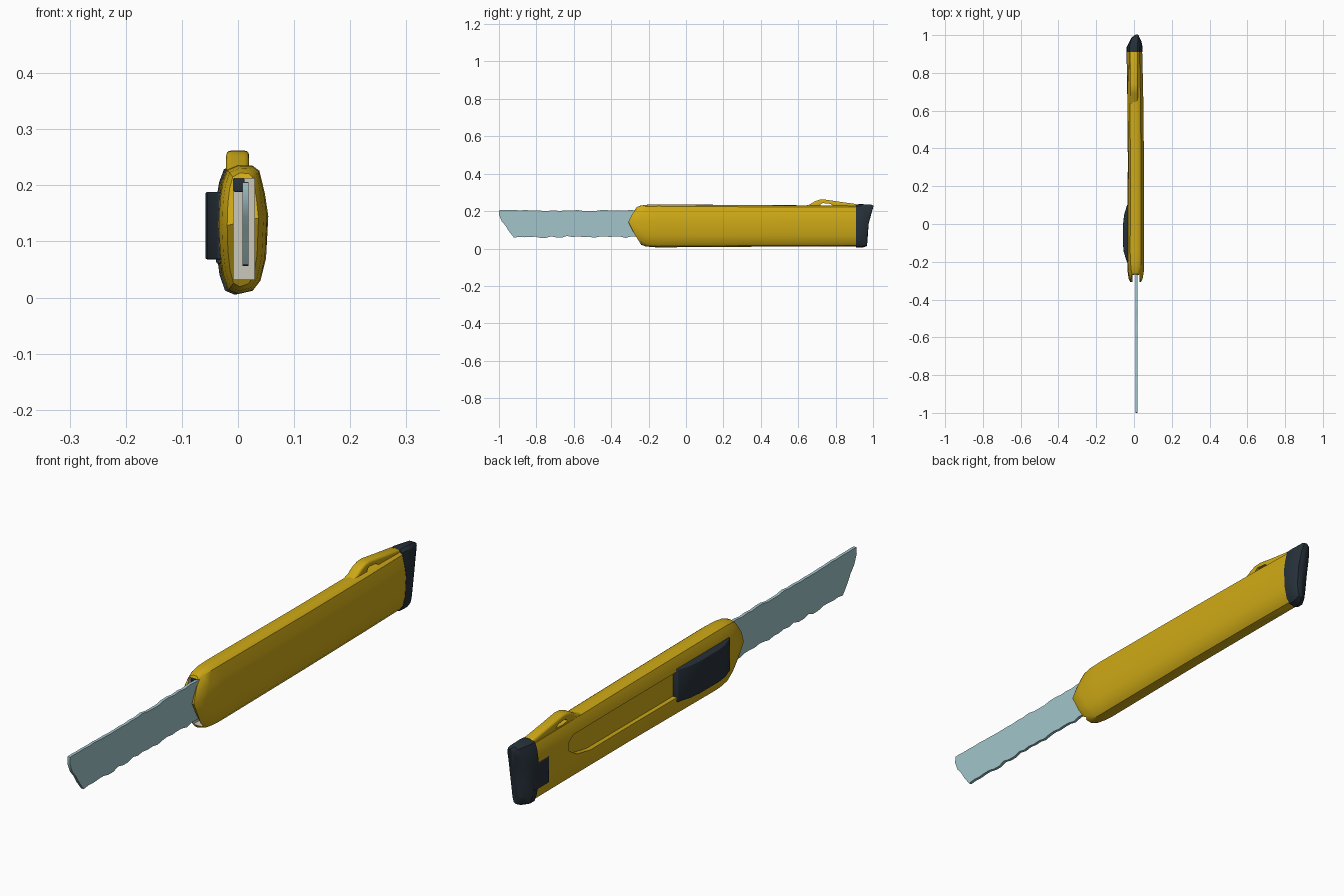
import bpy, bmesh, math, random
from mathutils import Vector

if "Cube" in bpy.data.objects:
    bpy.data.objects.remove(bpy.data.objects["Cube"])

random.seed(3)


def material(name, rgb):
    m = bpy.data.materials.new(name)
    m.diffuse_color = (*rgb, 1)
    m.use_nodes = True
    m.node_tree.nodes["Principled BSDF"].inputs["Base Color"].default_value = m.diffuse_color
    return m


YELLOW = material("yellow plastic", (0.62, 0.40, 0.008))
DARK = material("dark rubber", (0.020, 0.030, 0.042))
STEEL = material("pale steel", (0.36, 0.56, 0.60))
LINER = material("light grey liner", (0.60, 0.58, 0.50))

# Handle cross-section (x, z) and the point it is scaled about
SECTION = [(0.0, 0.236), (0.026, 0.235), (0.038, 0.226), (0.048, 0.185), (0.054, 0.145),
           (0.050, 0.07), (0.040, 0.03), (0.026, 0.012), (0.0, 0.006), (-0.018, 0.013),
           (-0.028, 0.04), (-0.034, 0.08), (-0.036, 0.13), (-0.034, 0.175),
           (-0.029, 0.205), (-0.020, 0.228)]
CX, CZ = 0.008, 0.118


def finish(name, bm, mat, angle=35):
    bmesh.ops.recalc_face_normals(bm, faces=bm.faces)
    me = bpy.data.meshes.new(name)
    bm.to_mesh(me)
    bm.free()
    me.materials.append(mat)
    ob = bpy.data.objects.new(name, me)
    bpy.context.collection.objects.link(ob)
    smooth(ob, angle)
    return ob


def activate(ob):
    bpy.ops.object.select_all(action='DESELECT')
    ob.select_set(True)
    bpy.context.view_layer.objects.active = ob


def smooth(ob, angle=35):
    activate(ob)
    bpy.ops.object.shade_smooth_by_angle(angle=math.radians(angle))


def loft(name, stations, mat):
    """stations: (y as a function of z, x scale, z scale, x shift)"""
    bm = bmesh.new()
    rings = []
    for fy, sx, sz, dx in stations:
        ring = []
        for x, z in SECTION:
            zz = CZ + (z - CZ) * sz
            ring.append(bm.verts.new((CX + (x - CX) * sx + dx, fy(zz), zz)))
        rings.append(ring)
    n = len(SECTION)
    for a, b in zip(rings, rings[1:]):
        for i in range(n):
            bm.faces.new((a[i], a[(i + 1) % n], b[(i + 1) % n], b[i]))
    for ring, st in ((rings[0], stations[0]), (rings[-1], stations[-1])):
        apex = bm.verts.new((CX + st[3], st[0](0.135), 0.135))
        for i in range(n):
            bm.faces.new((ring[i], ring[(i + 1) % n], apex))
    return finish(name, bm, mat)


def prism(name, pts, axis, lo, hi, mat, bevel=0.0):
    """Extrude a flat outline: axis x takes (y, z) points, axis z takes (y, x)."""
    bm = bmesh.new()

    def place(p, d):
        return (d, p[0], p[1]) if axis == 'x' else (p[1], p[0], d)
    face = bm.faces.new([bm.verts.new(place(p, lo)) for p in pts])
    new = bmesh.ops.extrude_face_region(bm, geom=[face])['geom']
    step = Vector(place((0, 0), hi - lo))
    bmesh.ops.translate(bm, vec=step, verts=[v for v in new if isinstance(v, bmesh.types.BMVert)])
    bmesh.ops.recalc_face_normals(bm, faces=bm.faces)
    if bevel:
        edges = [e for e in bm.edges if e.calc_face_angle(0) > 0.6]
        bmesh.ops.bevel(bm, geom=edges, offset=bevel, segments=3, profile=0.5, affect='EDGES',
                        clamp_overlap=True)
    return finish(name, bm, mat)


def box(name, x, y, z, mat, bevel=0.0):
    pts = [(y[0], z[0]), (y[1], z[0]), (y[1], z[1]), (y[0], z[1])]
    return prism(name, pts, 'x', x[0], x[1], mat, bevel)


def cut(ob, cutter):
    mod = ob.modifiers.new("cut", 'BOOLEAN')
    mod.operation, mod.solver, mod.object = 'DIFFERENCE', 'EXACT', cutter
    activate(ob)
    # keep the cut ahead of any smoothing modifier, then remove the cutter
    bpy.ops.object.modifier_move_to_index(modifier=mod.name, index=0)
    bpy.ops.object.modifier_apply(modifier=mod.name)
    bpy.data.objects.remove(cutter)


def at(y):
    return lambda z: y


def nose(d):
    return lambda z: -0.308 + d + max(0, abs(z - 0.14) - 0.01) * 0.62


# Handle with pointed nose
handle = loft("handle", [(nose(0), 0.62, 0.88, 0), (nose(0.018), 0.82, 0.95, 0),
                         (nose(0.055), 0.95, 0.99, 0), (at(-0.15), 1, 1, 0),
                         (at(0.35), 0.97, 0.97, 0), (at(0.70), 0.95, 0.955, -0.003),
                         (at(0.915), 0.90, 0.95, -0.006)], YELLOW)

# Long thumb channel in the left face
channel = [(-0.05, 0.085), (0.60, 0.085), (0.68, 0.10), (0.73, 0.13), (0.73, 0.16),
           (0.70, 0.178), (-0.05, 0.178)]
cut(handle, prism("channel_cutter", channel, 'x', -0.1, -0.017, YELLOW))

# Mouth slot, lined in light grey
MX, MZ = (-0.008, 0.029), (0.032, 0.212)
cut(handle, box("mouth_cutter", MX, (-0.4, -0.16), MZ, YELLOW))
if LINER.name not in handle.data.materials:
    handle.data.materials.append(LINER)
liner_index = handle.data.materials.find(LINER.name)
for f in handle.data.polygons:
    c = f.center
    inside = MX[0] - 1e-3 < c.x < MX[1] + 1e-3 and MZ[0] - 1e-3 < c.z < MZ[1] + 1e-3
    f.material_index = liner_index if inside and c.y < -0.15 else 0
smooth(handle)

# Dark blade carrier seen in the mouth
box("blade_carrier", (-0.008, 0.012), (-0.262, -0.15), (0.188, 0.2125), DARK, 0.003)

# Blade with slightly worn edges and slanted tip
steps = 26
lower = [(-0.92 + 0.74 * i / steps, 0.061 + random.uniform(-0.005, 0.006)) for i in range(steps + 1)]
upper = [(-0.18 - 0.80 * i / steps, 0.202 + random.uniform(-0.003, 0.004)) for i in range(steps + 1)]
tip = [(-0.998, 0.205), (-1.0, 0.18), (-0.985, 0.145), (-0.965, 0.122), (-0.945, 0.09)]
prism("blade", lower + upper + tip, 'x', 0.008, 0.019, STEEL)

# Thumb slider
slider = [(-0.205, -0.022), (-0.205, -0.036), (-0.15, -0.054), (-0.11, -0.058), (0.0, -0.058),
          (0.05, -0.052), (0.10, -0.037), (0.10, -0.014)]
prism("thumb_slider", slider, 'z', 0.068, 0.188, DARK, 0.003)

# Hanging loop hump on top of the rear
hump_pts = [(0.62, 0.205), (0.625, 0.224), (0.66, 0.235), (0.69, 0.253), (0.715, 0.261),
            (0.74, 0.262), (0.82, 0.250), (0.915, 0.237), (0.915, 0.205)]
hump = prism("loop_hump", hump_pts, 'x', -0.021, 0.020, YELLOW, 0.009)
slit = [(0.715, 0.232), (0.74, 0.227), (0.785, 0.23), (0.77, 0.239), (0.73, 0.243)]
cut(hump, prism("slit_cutter", slit, 'x', -0.1, 0.1, YELLOW))
smooth(hump)


# End cap, leaning back towards the top
def tail(d):
    return lambda z: 0.968 - d + 0.032 * max(0, (z - 0.04) / 0.18) ** 2


loft("end_cap", [(at(0.91), 0.94, 1.0, -0.007), (at(0.935), 0.94, 1.01, -0.006),
                 (tail(0.015), 0.70, 0.99, 0.0), (tail(0.0), 0.36, 0.93, 0.006)], DARK)
# Cap tongue wrapping onto the left face
box("cap_tongue", (-0.039, -0.015), (0.845, 0.93), (0.06, 0.155), DARK, 0.004)
